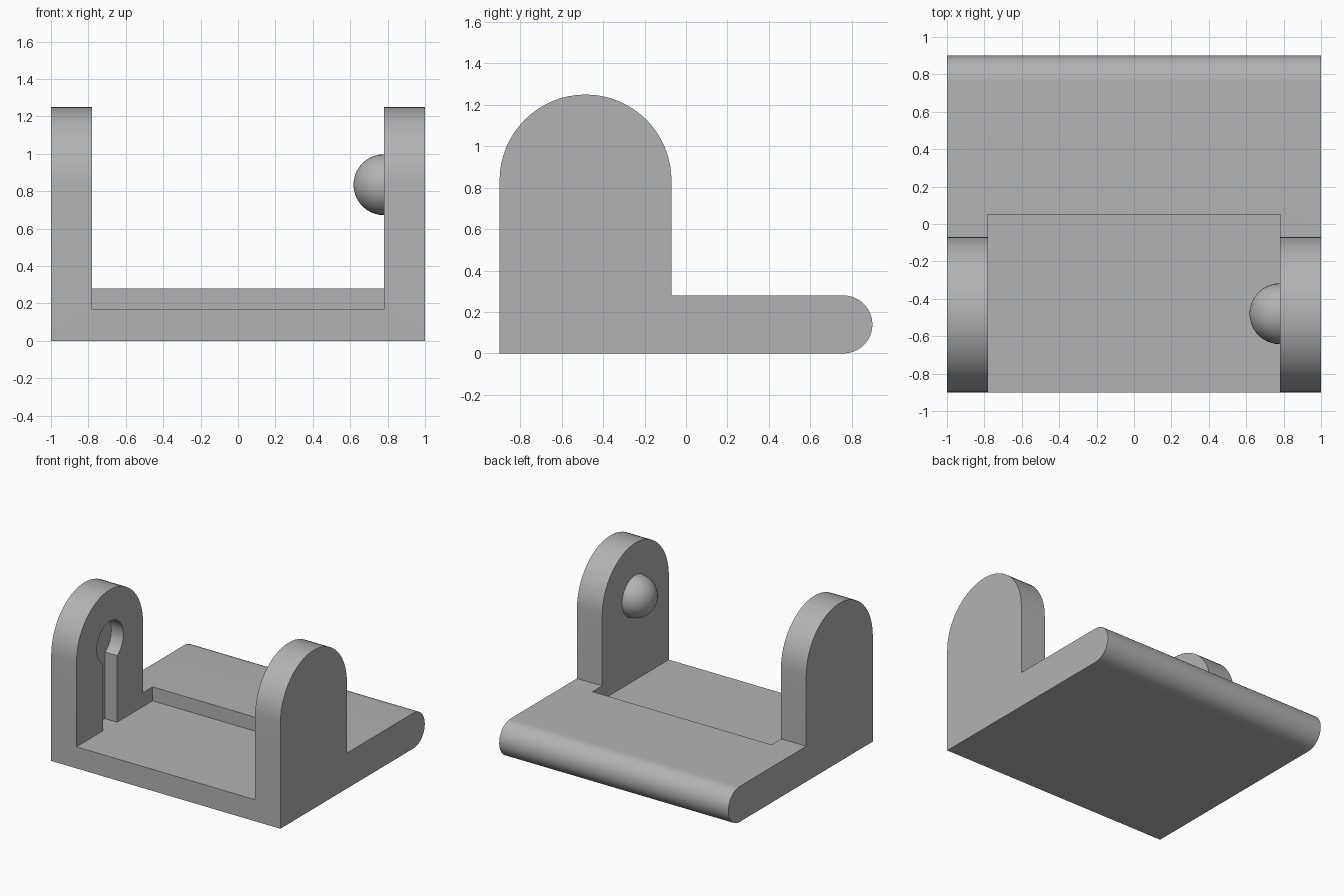
import bpy, bmesh, math

if "Cube" in bpy.data.objects:
    bpy.data.objects.remove(bpy.data.objects["Cube"])

grey = bpy.data.materials.new("grey")
grey.diffuse_color = (0.45, 0.45, 0.45, 1)
grey.use_nodes = True
grey.node_tree.nodes["Principled BSDF"].inputs["Base Color"].default_value = grey.diffuse_color


def arc(cy, cz, r, a0, a1, n):
    """Points of an arc in the y-z plane, angles in degrees."""
    return [(cy + r * math.cos(math.radians(a0 + (a1 - a0) * i / n)),
             cz + r * math.sin(math.radians(a0 + (a1 - a0) * i / n))) for i in range(n + 1)]


def extrude_x(name, profile, x0, x1):
    """Solid made by sweeping a y-z profile from x0 to x1."""
    bm = bmesh.new()
    face = bm.faces.new([bm.verts.new((x0, y, z)) for y, z in profile])
    ext = bmesh.ops.extrude_face_region(bm, geom=[face])
    bmesh.ops.translate(bm, vec=(x1 - x0, 0, 0),
                        verts=[v for v in ext["geom"] if isinstance(v, bmesh.types.BMVert)])
    bmesh.ops.recalc_face_normals(bm, faces=bm.faces)
    mesh = bpy.data.meshes.new(name)
    bm.to_mesh(mesh)
    bm.free()
    obj = bpy.data.objects.new(name, mesh)
    bpy.context.collection.objects.link(obj)
    mesh.materials.append(grey)
    return obj


def activate(obj):
    bpy.ops.object.select_all(action='DESELECT')
    obj.select_set(True)
    bpy.context.view_layer.objects.active = obj


def cut(obj, cutter):
    activate(obj)
    mod = obj.modifiers.new("cut", 'BOOLEAN')
    mod.operation, mod.solver, mod.object = 'DIFFERENCE', 'EXACT', cutter
    bpy.ops.object.modifier_apply(modifier=mod.name)
    bpy.data.objects.remove(cutter)


pivot_y, pivot_z = -0.485, 0.835
floor_z, inner_x = 0.17, 0.78

# Bracket: base plate with rounded back edge and round-topped ears
bracket = extrude_x("bracket",
                    [(-0.9, 0)] + arc(0.76, 0.14, 0.14, -90, 90, 24) + [(-0.07, 0.28)]
                    + arc(pivot_y, pivot_z, 0.415, 0, 180, 32), -1, 1)

# Keyhole socket in the inner face of the left ear
half, r = 0.088, 0.165
a = math.degrees(math.asin(half / r))
key_y = -0.48
keyhole = extrude_x("keyhole_cutter",
                    [(key_y - half, floor_z), (key_y + half, floor_z)]
                    + arc(key_y, pivot_z, r, -90 + a, 270 - a, 36), -0.885, -0.6)
cut(bracket, keyhole)

# Opening between the ears, sunk into the base
opening = extrude_x("opening_cutter",
                    [(-1.2, floor_z), (0.05, floor_z), (0.05, 1.6), (-1.2, 1.6)],
                    -inner_x, inner_x)
cut(bracket, opening)
activate(bracket)
bpy.ops.object.shade_smooth_by_angle(angle=math.radians(30))

# Half-ball pivot on the inner face of the right ear
bpy.ops.mesh.primitive_uv_sphere_add(segments=40, ring_count=20, radius=0.1625,
                                     location=(inner_x, key_y, pivot_z),
                                     rotation=(0, math.radians(-90), 0))
ball = bpy.context.object
ball.name = "pivot_ball"
bm = bmesh.new()
bm.from_mesh(ball.data)
bmesh.ops.delete(bm, geom=[v for v in bm.verts if v.co.z < -0.001], context='VERTS')
bm.to_mesh(ball.data)
bm.free()
ball.data.materials.append(grey)
bpy.ops.object.shade_smooth_by_angle(angle=math.radians(30))
